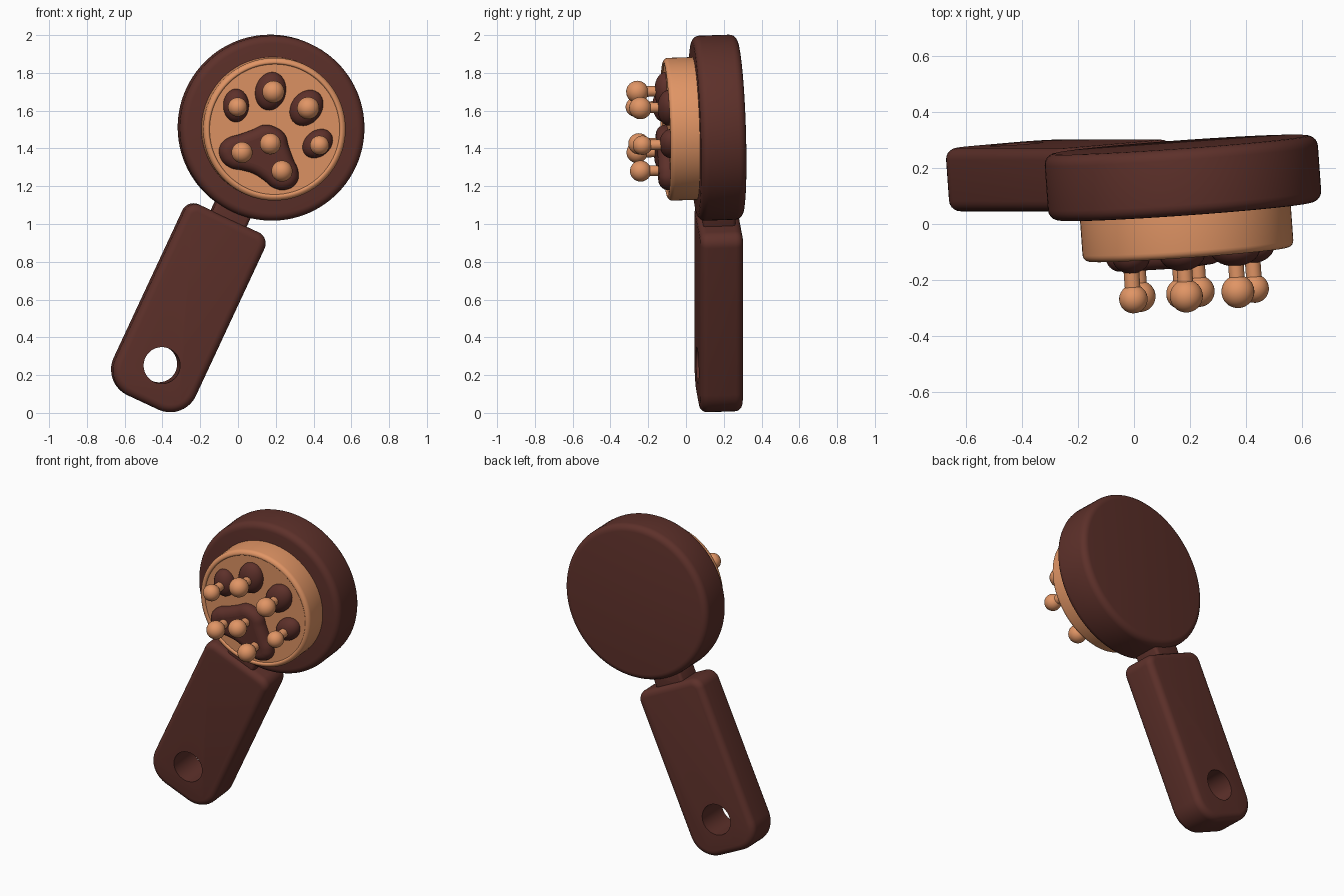
import bpy, bmesh, math
from mathutils import Matrix

if "Cube" in bpy.data.objects:
    bpy.data.objects.remove(bpy.data.objects["Cube"])

# Plan frame: x across, y along the handle, z towards the brush front
PLACE = (Matrix.Translation((0.175, 0.165, 1.51))
         @ Matrix.Rotation(math.radians(25), 4, 'Y')
         @ Matrix.Rotation(math.radians(4.5), 4, 'Z')
         @ Matrix.Rotation(math.radians(90), 4, 'X'))


def material(name, rgb):
    m = bpy.data.materials.new(name)
    m.diffuse_color = (*rgb, 1)
    m.use_nodes = True
    m.node_tree.nodes["Principled BSDF"].inputs["Base Color"].default_value = m.diffuse_color
    return m


BROWN = material("dark_brown", (0.11, 0.03, 0.023))
TAN = material("tan", (0.75, 0.30, 0.13))


def add(name, mesh, mat, angle=40):
    ob = bpy.data.objects.new(name, mesh)
    bpy.context.collection.objects.link(ob)
    mesh.materials.clear()
    if mat:
        mesh.materials.append(mat)
    ob.matrix_world = PLACE
    bpy.ops.object.select_all(action='DESELECT')
    ob.select_set(True)
    bpy.context.view_layer.objects.active = ob
    bpy.ops.object.shade_smooth_by_angle(angle=math.radians(angle))
    return ob


def loft(name, rings, mat):
    """Skin a stack of equal-length rings and cap both ends."""
    bm = bmesh.new()
    loops = [[bm.verts.new(p) for p in ring] for ring in rings]
    n = len(loops[0])
    for a, b in zip(loops, loops[1:]):
        for i in range(n):
            j = (i + 1) % n
            bm.faces.new((a[i], a[j], b[j], b[i]))
    bm.faces.new(loops[0][::-1])
    bm.faces.new(loops[-1])
    bmesh.ops.recalc_face_normals(bm, faces=bm.faces)
    mesh = bpy.data.meshes.new(name)
    bm.to_mesh(mesh)
    bm.free()
    return add(name, mesh, mat)


def rounded_edges(z0, z1, bevel, steps=5):
    """(inset, height) pairs with quarter-round edges."""
    arc = [(bevel * (1 - math.sin(a)), bevel * (1 - math.cos(a)))
           for a in (math.pi / 2 * i / steps for i in range(steps + 1))]
    return [(i, z0 + h) for i, h in arc] + [(i, z1 - h) for i, h in reversed(arc)]


def circle(r, z, cx=0, cy=0, n=96):
    return [(cx + r * math.cos(2 * math.pi * i / n),
             cy + r * math.sin(2 * math.pi * i / n), z) for i in range(n)]


def slab(inset, z, half, bottom, top, r_low, r_high, steps=10):
    """Rounded rectangle with separate lower and upper corner radii."""
    pts = []
    for sx, y, r, start in ((1, top, r_high, 0), (-1, top, r_high, 90),
                            (-1, bottom, r_low, 180), (1, bottom, r_low, 270)):
        cx = sx * (half - r)
        cy = y - r if y == top else y + r
        rr = max(r - inset, 0.002)
        for i in range(steps + 1):
            a = math.radians(start + 90 * i / steps)
            pts.append((cx + rr * math.cos(a), cy + rr * math.sin(a), z))
    return pts


# Round head
loft("head", [circle(0.49 - i, z) for i, z in rounded_edges(-0.12, 0.12, 0.04)], BROWN)

# Face disc with a thin raised rim
face = [circle(0.378 - i, z) for i, z in rounded_edges(0.06, 0.275, 0.025)]
face += [circle(0.348, 0.272), circle(0.345, 0.265)]
loft("face_disc", face, TAN)

# Handle with hanging hole
handle = loft("handle", [slab(i, z, 0.235, -1.605, -0.53, 0.15, 0.065)
                         for i, z in rounded_edges(-0.122, 0.105, 0.04)], BROWN)
cutter = loft("hole_cutter", [circle(0.097, z, 0, -1.385, 48) for z in (-0.3, 0.3)], BROWN)
cutter.hide_render = True
cut = handle.modifiers.new("hole", 'BOOLEAN')
cut.object = cutter
cut.solver = 'EXACT'
bpy.context.view_layer.objects.active = handle
bpy.ops.object.modifier_apply(modifier="hole")
bpy.data.objects.remove(cutter)
bpy.context.view_layer.objects.active = handle
handle.select_set(True)
bpy.ops.object.shade_smooth_by_angle(angle=math.radians(40))

# Neck joining handle and head
loft("neck", [slab(i, z, 0.1, -0.57, -0.44, 0.02, 0.02, 4)
              for i, z in rounded_edges(-0.09, 0.08, 0.018, 3)], BROWN)

# Main paw pad: mirrored half outline
half = [(0, 0.012), (0.06, -0.002), (0.105, -0.05), (0.155, -0.1), (0.208, -0.15),
        (0.225, -0.205), (0.192, -0.262), (0.13, -0.283), (0.06, -0.268), (0, -0.26)]
outline = half + [(-x, y) for x, y in half[-2:0:-1]]
curve = bpy.data.curves.new("pad_outline", 'CURVE')
curve.dimensions = '2D'
curve.fill_mode = 'BOTH'
curve.extrude, curve.bevel_depth, curve.bevel_resolution, curve.offset = 0.005, 0.05, 6, -0.05
spline = curve.splines.new('BEZIER')
spline.bezier_points.add(len(outline) - 1)
spline.use_cyclic_u = True
for bp, (x, y) in zip(spline.bezier_points, outline):
    bp.co = (x, y, 0)
    bp.handle_left_type = bp.handle_right_type = 'AUTO'
tmp = bpy.data.objects.new("pad_outline", curve)
bpy.context.collection.objects.link(tmp)
bpy.context.view_layer.update()
pad = bpy.data.meshes.new_from_object(tmp.evaluated_get(bpy.context.evaluated_depsgraph_get()))
bpy.data.objects.remove(tmp)
pad.transform(Matrix.Translation((0, 0, 0.268)))
add("main_pad", pad, BROWN, 60)


def ellipsoid(name, matrix, mat):
    bm = bmesh.new()
    bmesh.ops.create_uvsphere(bm, u_segments=32, v_segments=18, radius=1, matrix=matrix)
    mesh = bpy.data.meshes.new(name)
    bm.to_mesh(mesh)
    bm.free()
    add(name, mesh, mat, 60)


# Toe pads, mirrored left and right: x, y, width, height, outward lean
for side, s in (("left", -1), ("right", 1)):
    for kind, x, y, w, h, lean in (("outer", 0.239, 0.028, 0.068, 0.088, 25),
                                   ("inner", 0.105, 0.174, 0.081, 0.102, 12)):
        ellipsoid(f"{kind}_toe_pad_{side}",
                  Matrix.Translation((s * x, y, 0.265))
                  @ Matrix.Rotation(math.radians(-s * lean), 4, 'Z')
                  @ Matrix.Diagonal((w, h, 0.06, 1)), BROWN)

# Massage bristles: stem and ball
bristles = [(s * x, y, r) for s in (-1, 1) for x, y, r in
            ((0.24, 0.024, 0.051), (0.102, 0.177, 0.059), (0.117, -0.184, 0.056))]
bristles.append((0, -0.079, 0.056))
for k, (x, y, r) in enumerate(bristles, 1):
    loft(f"bristle_stem_{k}", [circle(0.028, z, x, y, 24) for z in (0.26, 0.41)], TAN)
    ellipsoid(f"bristle_ball_{k}", Matrix.Translation((x, y, 0.416))
              @ Matrix.Diagonal((r, r, r, 1)), TAN)
